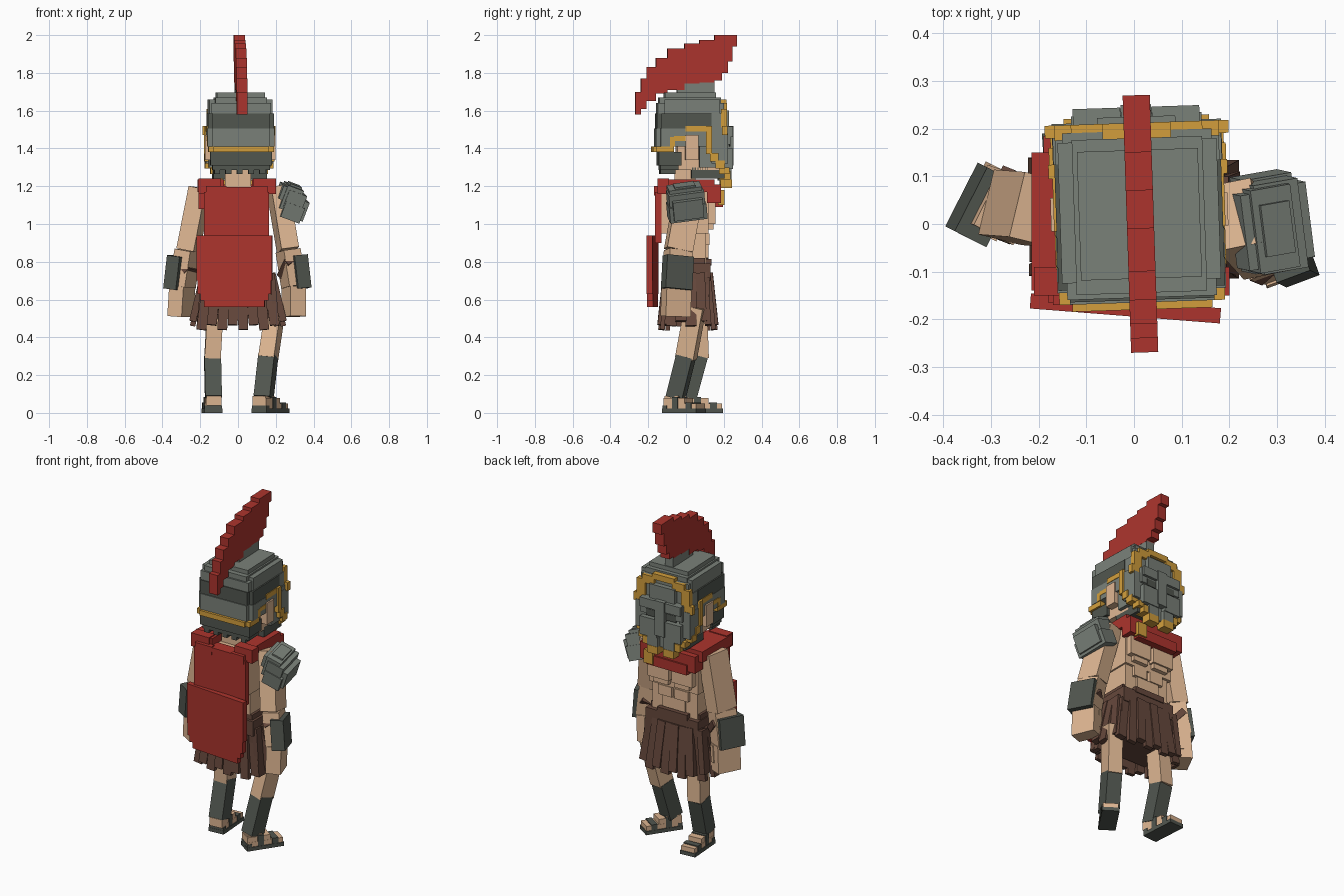
import bpy, bmesh, math
from mathutils import Matrix, Vector

if "Cube" in bpy.data.objects:
    bpy.data.objects.remove(bpy.data.objects["Cube"])


def material(name, r, g, b):
    lin = [((c / 255 + 0.055) / 1.055) ** 2.4 for c in (r, g, b)]
    m = bpy.data.materials.new(name)
    m.use_nodes = True
    m.diffuse_color = (*lin, 1)
    bsdf = m.node_tree.nodes["Principled BSDF"]
    bsdf.inputs["Base Color"].default_value = (*lin, 1)
    bsdf.inputs["Roughness"].default_value = 0.9
    return m


RED = material("red cloth", 172, 52, 45)
SKIN = material("skin", 222, 182, 146)
STEEL = material("light steel", 122, 129, 121)
IRON = material("dark iron", 81, 86, 79)
GOLD = material("gold trim", 210, 158, 60)
BROWN = material("brown leather", 102, 72, 60)


def build(name, mat, solids):
    """One object from a list of (matrix, size) boxes."""
    bm = bmesh.new()
    for mtx, size in solids:
        bmesh.ops.create_cube(bm, size=1, matrix=mtx @ Matrix.Diagonal((*size, 1)))
    me = bpy.data.meshes.new(name)
    bm.to_mesh(me)
    bm.free()
    me.materials.append(mat)
    ob = bpy.data.objects.new(name, me)
    bpy.context.collection.objects.link(ob)


def part(name, mat, boxes, xf=Matrix()):
    """Boxes given as x0, x1, y0, y1, z0, z1."""
    build(name, mat, [(xf @ Matrix.Translation(((a + b) / 2, (c + d) / 2, (e + f) / 2)),
                       (b - a, d - c, f - e)) for a, b, c, d, e, f in boxes])


def beam(p, q, w, d, yaw=0):
    """Box running from p to q, with width, depth and twist."""
    p, q = Vector(p), Vector(q)
    axis = (p - q).normalized()
    side = Matrix.Rotation(math.radians(yaw), 3, 'Z') @ Vector((1, 0, 0))
    fwd = axis.cross(side).normalized()
    side = fwd.cross(axis)
    m = Matrix((side, fwd, axis)).transposed().to_4x4()
    return Matrix.Translation((p + q) / 2) @ m, (w, d, (p - q).length)


def turn(deg, at=(0, 0, 0), axis='Z'):
    return Matrix.Translation(at) @ Matrix.Rotation(math.radians(deg), 4, axis)


def both(a, b, *rest, mid=0.012):
    """A box and its mirror about x = mid."""
    return [(a, b, *rest), (2 * mid - b, 2 * mid - a, *rest)]


HEAD = turn(1.9)

# Crest: stepped columns along the head
steps = [(-.27, 1.58, 1.70), (-.24, 1.61, 1.77), (-.21, 1.65, 1.83), (-.16, 1.69, 1.88),
         (-.10, 1.71, 1.93), (-.01, 1.745, 1.955), (.07, 1.75, 1.975), (.15, 1.76, 2.0),
         (.19, 1.80, 2.0), (.22, 1.86, 2.0), (.245, 1.94, 2.0), (.27, 0, 0)]
part("crest", RED, [(-.015, .042, s[0], n[0], s[1], s[2]) for s, n in zip(steps, steps[1:])], HEAD)

# Helmet dome, band and lower shell with cut back corners
part("helmet_dome", STEEL, [
    (-.145, .169, -.155, .195, 1.585, 1.64), (-.155, .179, -.12, .175, 1.585, 1.66),
    (-.125, .149, -.145, .18, 1.64, 1.67), (-.115, .139, -.115, .155, 1.66, 1.695),
    (-.014, .041, -.05, .15, 1.69, 1.755),
    (-.16, .184, .13, .2, 1.505, 1.585),
    (-.14, .164, -.165, -.13, 1.41, 1.505), (-.165, .189, -.14, .195, 1.41, 1.505)], HEAD)
part("helmet_dark_band", IRON, [(-.163, .187, -.135, .13, 1.505, 1.585),
                                (-.14, .164, -.16, -.13, 1.505, 1.585)], HEAD)
part("helmet_neck_guard", IRON,
     [(-.15, .174, -.15, -.03, 1.31, 1.38), (-.14, .164, -.14, -.045, 1.285, 1.31),
      (-.13, .154, .025, .2, 1.24, 1.30)]
     + [(-.13 + i * .06, -.10 + i * .06, -.14, -.06, 1.265, 1.29) for i in range(5)], HEAD)
part("helmet_trim", GOLD,
     [(-.135, .159, -.18, -.15, 1.38, 1.41)]
     + both(.15, .186, -.165, -.07, 1.38, 1.41)
     + both(.16, .191, -.09, -.065, 1.41, 1.46)
     + both(.16, .191, -.07, 0, 1.44, 1.465)
     + both(.16, .192, -.01, .11, 1.49, 1.52)
     + both(.16, .2, .1, .13, 1.37, 1.52)
     + both(.14, .205, .185, .212, 1.47, 1.52)
     + both(.13, .185, .18, .212, 1.51, 1.61)
     + both(.07, .15, .18, .212, 1.59, 1.64)
     + [(-.06, .084, .18, .212, 1.625, 1.66)], HEAD)

# Head, ears and neck
part("head", SKIN, [(-.13, .154, -.05, .17, 1.285, 1.42)], HEAD)
part("ears", SKIN, both(.14, .198, -.01, .06, 1.34, 1.47), HEAD)
part("neck", SKIN, [(-.068, .068, -.06, .05, 1.14, 1.29)])

# Face mask with brow, nose guard and cheek plates
part("face_mask", STEEL,
     [(-.125, .149, .17, .23, 1.42, 1.51), (-.07, .094, .17, .225, 1.50, 1.60),
      (-.02, .044, .2, .25, 1.31, 1.52), (-.07, .094, .17, .215, 1.23, 1.42)]
     + both(.035, .145, .17, .243, 1.29, 1.40)
     + both(.03, .1, .17, .238, 1.235, 1.29)
     + both(.045, .145, .2, .245, 1.46, 1.515)
     + both(.12, .175, .065, .17, 1.30, 1.42)
     + both(.12, .19, .13, .215, 1.32, 1.48), HEAD)
part("eye_slots", IRON, both(.045, .11, .227, .233, 1.41, 1.45), HEAD)
part("jaw_trim", GOLD,
     both(.16, .198, .12, .165, 1.33, 1.375) + both(.15, .194, .15, .2, 1.295, 1.335)
     + both(.125, .165, .17, .225, 1.265, 1.30) + both(.09, .135, .17, .232, 1.235, 1.28)
     + both(.03, .1, .18, .24, 1.19, 1.235), HEAD)

# Torso with chest and stomach muscles
part("torso", SKIN, [(-.165, .16, -.13, .12, .95, 1.19), (-.15, .15, -.1, .105, .74, .95)])
part("chest_muscles", SKIN, both(.01, .15, .1, .155, 1.0, 1.11, mid=0)
     + both(.02, .12, .1, .145, .97, 1.0, mid=0))
part("stomach_muscles", SKIN, both(.01, .1, .09, .125, .89, .95, mid=0)
     + both(.0, .075, .09, .118, .82, .89, mid=0))

# Cloak: collar, upper and lower back panels
part("collar", RED, both(.08, .2, -.15, -.09, 1.16, 1.24, mid=-.005)
     + [(-.08, .08, -.15, -.09, 1.14, 1.195), (-.19, .18, .11, .185, 1.11, 1.21),
        (-.215, -.075, -.14, .15, 1.17, 1.235), (.075, .18, -.14, .15, 1.17, 1.235),
        (-.21, -.165, -.1, .06, 1.08, 1.18), (-.14, .13, .13, .195, 1.09, 1.15)])
part("clasp", GOLD, [(.08, .14, .17, .205, 1.10, 1.18)])
part("cloak_upper", RED, [(-.18, .165, -.165, -.13, .90, 1.17), (-.15, .15, -.166, -.13, 1.17, 1.195),
                          (-.17, -.06, -.17, -.14, 1.15, 1.20), (.07, .155, -.17, -.14, 1.15, 1.20)])
part("cloak_lower", RED, [(-.2, .2, -.016, .016, .70, .94), (-.195, .195, -.016, .016, .63, .70),
                          (-.18, .18, -.016, .016, .595, .63), (-.16, .16, -.016, .016, .56, .595)],
     turn(-4.5, (-.018, -.177, 0)))

# Belt and flared strip skirt with rounded corners
part("belt", BROWN, [(-.17, .18, -.115, .13, .70, .79), (-.1, .1, .1, .135, .78, .815),
                     (-.165, -.13, -.1, .1, .78, .82), (.13, .165, -.1, .1, .78, .82)])
part("skirt_core", BROWN, [(-.19, .19, -.1, .125, .50, .72)])
strips = []
for i in range(8):
    t = i / 3.5 - 1
    low = .44 + .025 * (i % 2)
    flare = 1 - .28 * abs(t) ** 4
    for s, y in ((-1, 0), (1, .02)):
        strips.append(beam((t * .155, y + s * .105 * flare, .74), (t * .195, y + s * .135 * flare, low),
                           .052, .025 + .01 * (i % 2)))
for i in range(4):
    t = i / 1.5 - 1
    out = .245 - .04 * abs(t) ** 2
    for s, y in ((-1, .03), (1, .0)):
        strips.append(beam((s * .18, t * .07 + y, .74), (s * out, t * .08 + y, .46 + .025 * (i % 2)),
                           .028 + .008 * (i % 2), .06))
build("skirt_strips", BROWN, strips)

# Arms: side, yaw, shoulder, elbow, wrist, hand tip
arms = [("right", -1, -27, (-.20, .03, 1.19), (-.265, .035, .86), (-.295, .045, .67), (-.305, .05, .51)),
        ("left", 1, 20, (.21, .02, 1.19), (.265, -.04, .86), (.295, -.05, .67), (.295, -.055, .51))]
for name, s, yaw, sh, el, wr, tip in arms:
    build(name + "_upper_arm", SKIN, [beam(sh, el, .095, .14, yaw * .5)])
    build(name + "_forearm", SKIN, [beam(el, wr, .095, .13, yaw)])
    build(name + "_hand", SKIN, [beam(wr, tip, .085, .14, yaw),
                                 beam((wr[0] - s * .04, wr[1] + .03, .66),
                                      (tip[0] - s * .04, tip[1] + .03, .56), .03, .06, yaw)])
    build(name + "_bracer", IRON, [beam((el[0] + s * .044, el[1], .83), (wr[0] + s * .034, wr[1], .655),
                                        .075, .15, yaw)])
    build(name + "_arm_strap", BROWN, [beam((el[0] - s * .01, el[1], .79),
                                            (wr[0] - s * .015, wr[1], .765), .09, .138, yaw)])

# Layered shoulder guard on the left arm
PAD = turn(10, (.285, .0, 1.115)) @ turn(20, axis='Y') @ turn(8, axis='X')
part("shoulder_guard", STEEL, [(-.085, .02, -.08, .08, .0, .075), (-.065, .025, -.088, .088, -.045, .085),
                               (-.05, .05, -.095, .095, -.03, .065),
                               (-.045, .062, -.1, .1, -.085, .0), (-.05, .015, -.055, .055, .05, .095),
                               (.04, .078, -.08, .08, -.07, .035)], PAD)

# Legs and sandals: hip, knee, ankle, foot yaw
legs = [("right", (-.12, .06, .56), (-.135, .07, .29), (-.13, .01, .06), 4, (-.138, .085, 0)),
        ("left", (.2, .05, .56), (.16, .0, .29), (.135, -.055, .06), -34, (.172, -.01, 0))]
for name, hip, knee, ankle, yaw, at in legs:
    build(name + "_thigh", SKIN, [beam(hip, knee, .085, .1, yaw * .4)])
    build(name + "_greave", IRON, [beam((knee[0], knee[1], .30), (ankle[0], ankle[1], .08), .088, .09, yaw * .4)])
    build(name + "_ankle", SKIN, [beam((ankle[0], ankle[1], .09), (ankle[0], ankle[1], .04), .08, .085, yaw)])
    F = turn(yaw, at)
    part(name + "_sole", IRON, [(-.048, .048, -.108, .108, 0, .022)], F)
    part(name + "_foot", SKIN, [(-.043, .043, -.104, .104, .02, .05), (-.042, .042, -.104, .03, .05, .08)], F)
    part(name + "_sandal_straps", IRON, [(-.047, .047, .04, .075, .02, .056),
                                         (-.046, .046, -.045, -.01, .02, .085),
                                         (-.047, .047, -.107, -.08, .02, .04)], F)
